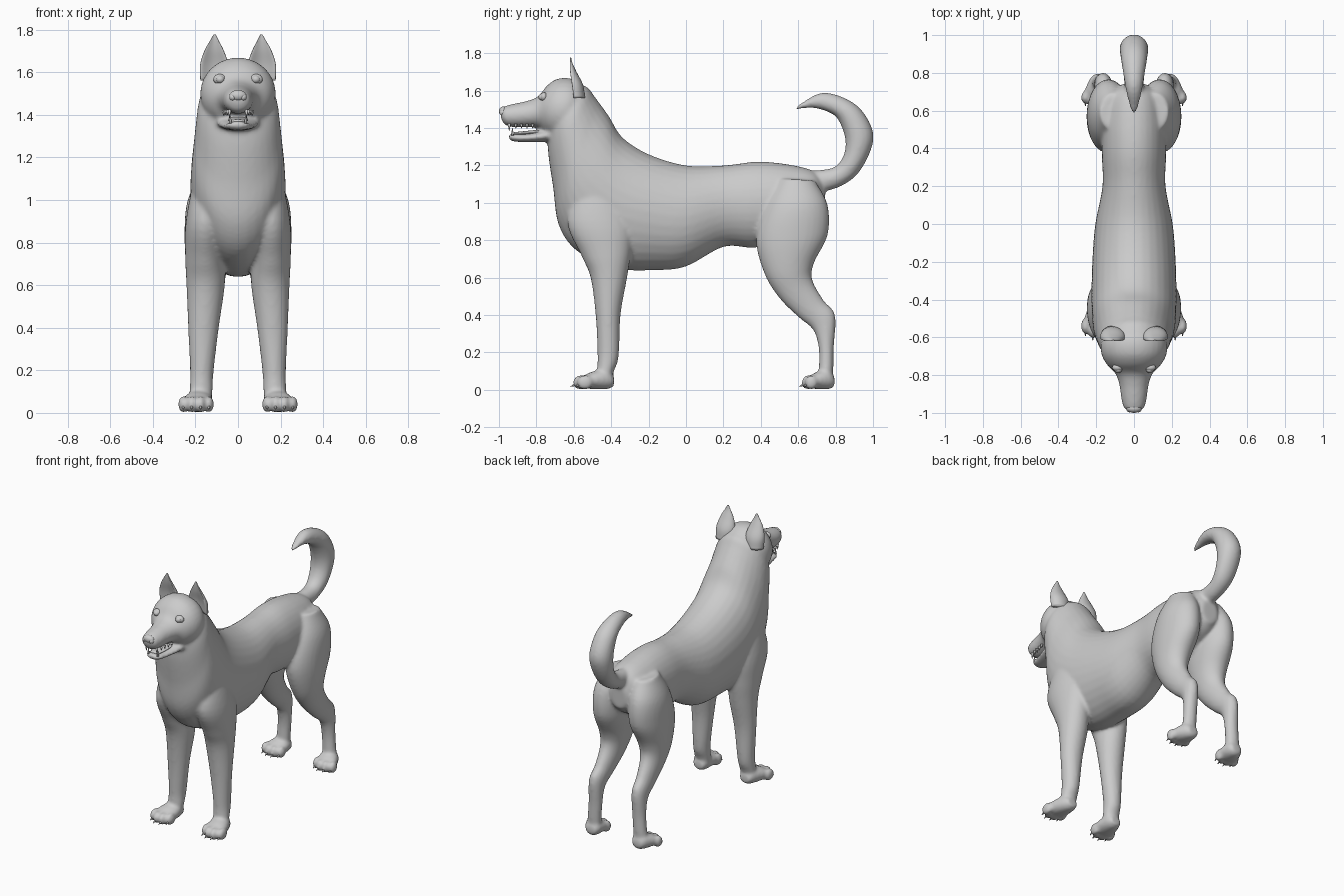
import bpy, bmesh, math
from mathutils import Vector, Matrix


def spline(keys, steps):
    """Catmull-Rom interpolation of section records."""
    k = [Vector(v) for v in keys]
    k = [k[0] * 2 - k[1]] + k + [k[-1] * 2 - k[-2]]
    out = []
    for i in range(1, len(k) - 2):
        a, b, c, d = k[i - 1:i + 3]
        for s in range(steps):
            t = s / steps
            out.append((b * 2 + (c - a) * t + (a * 2 - b * 5 + c * 4 - d) * t**2
                        + (b * 3 - a - c * 3 + d) * t**3) * 0.5)
    return out + [k[-2]]


def loft(bm, keys, sides=(1,), n=32, steps=5, cup=0.0):
    """Skin elliptical rings; each key = (y1, z1, y2, z2, centre x, half width)
    where points 1 and 2 are opposite points of the side-view outline."""
    for side in sides:
        rings = []
        for y1, z1, y2, z2, cx, w in spline(keys, steps):
            ring = []
            for i in range(n):
                a = 2 * math.pi * i / n
                s = math.sin(a)
                if s > 0:
                    s -= cup * s * s
                ring.append(bm.verts.new((side * (cx + w * math.cos(a)),
                                          (y1 + y2) / 2 + (y1 - y2) / 2 * s,
                                          (z1 + z2) / 2 + (z1 - z2) / 2 * s)))
            rings.append(ring)
        for r, q in zip(rings, rings[1:]):
            for i in range(n):
                bm.faces.new((r[i], r[(i + 1) % n], q[(i + 1) % n], q[i]))
        bm.faces.new(rings[0])
        bm.faces.new(rings[-1])


def ball(bm, c, r):
    bmesh.ops.create_uvsphere(bm, u_segments=20, v_segments=12, radius=1,
                              matrix=Matrix.Translation(c) @ Matrix.Diagonal((*r, 1)))


def cone(bm, c, r, depth, rot):
    bmesh.ops.create_cone(bm, cap_ends=True, segments=10, radius1=r, radius2=r * 0.15, depth=depth,
                          matrix=Matrix.Translation(c) @ Matrix.Rotation(rot, 4, 'X'))


def finish(bm, name):
    bmesh.ops.recalc_face_normals(bm, faces=bm.faces)
    me = bpy.data.meshes.new(name)
    bm.to_mesh(me)
    bm.free()
    me.shade_smooth()
    ob = bpy.data.objects.new(name, me)
    bpy.context.collection.objects.link(ob)
    return ob


BOTH = (1, -1)
body = bmesh.new()
# torso and neck, rump to throat
loft(body, [(.745, 1.08, .74, .92, 0, .06), (.69, 1.165, .67, .86, 0, .13),
            (.55, 1.205, .52, .79, 0, .165), (.38, 1.22, .36, .76, 0, .17),
            (.2, 1.20, .2, .765, 0, .167), (0, 1.20, 0, .66, 0, .205),
            (-.2, 1.26, -.17, .64, 0, .22), (-.34, 1.35, -.38, .65, 0, .225),
            (-.41, 1.46, -.58, .74, 0, .222), (-.46, 1.53, -.68, .88, 0, .212),
            (-.49, 1.57, -.71, 1.08, 0, .20), (-.53, 1.62, -.735, 1.25, 0, .185),
            (-.60, 1.64, -.74, 1.36, 0, .15)])
# skull and muzzle
loft(body, [(-.52, 1.60, -.60, 1.35, 0, .14), (-.60, 1.66, -.66, 1.33, 0, .175),
            (-.68, 1.665, -.70, 1.335, 0, .172), (-.74, 1.63, -.745, 1.36, 0, .145),
            (-.79, 1.57, -.79, 1.40, 0, .10), (-.85, 1.545, -.85, 1.405, 0, .078),
            (-.92, 1.53, -.92, 1.405, 0, .068), (-.975, 1.515, -.965, 1.415, 0, .055),
            (-.995, 1.495, -.985, 1.44, 0, .03)])
# lower jaw
loft(body, [(-.70, 1.41, -.70, 1.33, 0, .11), (-.78, 1.385, -.78, 1.325, 0, .09),
            (-.86, 1.37, -.86, 1.325, 0, .068), (-.92, 1.37, -.92, 1.328, 0, .055),
            (-.948, 1.365, -.945, 1.338, 0, .03)])
# curled tail
loft(body, [(.66, 1.17, .68, 1.05, 0, .05), (.79, 1.19, .82, 1.085, 0, .055),
            (.845, 1.26, .93, 1.17, 0, .068), (.85, 1.35, 1.003, 1.34, 0, .076),
            (.81, 1.45, .955, 1.475, 0, .07), (.75, 1.49, .86, 1.555, 0, .058),
            (.67, 1.508, .725, 1.588, 0, .04), (.585, 1.498, .595, 1.52, 0, .014)])
# front legs
loft(body, [(-.58, 1.12, -.38, 1.16, .12, .08), (-.635, .9, -.29, .9, .15, .095),
            (-.56, .72, -.293, .75, .155, .093), (-.51, .6, -.315, .6, .152, .09),
            (-.483, .4, -.35, .4, .162, .072), (-.473, .2, -.36, .18, .17, .055),
            (-.475, .11, -.385, .1, .173, .054), (-.48, .04, -.40, .04, .176, .05)], BOTH)
# hind legs
loft(body, [(.50, 1.13, .69, 1.12, .11, .07), (.42, .98, .757, .99, .132, .108),
            (.375, .80, .758, .83, .138, .113), (.42, .62, .685, .68, .148, .092),
            (.50, .49, .675, .59, .153, .07), (.60, .39, .735, .48, .158, .053),
            (.68, .32, .797, .40, .163, .047), (.71, .22, .79, .22, .168, .045),
            (.71, .10, .787, .1, .176, .047), (.71, .04, .78, .04, .178, .045)], BOTH)

# paws: pad, four toes, four claws
claws = bmesh.new()
for y0, s in ((-.60, 1.0), (.622, .8)):
    loft(body, [(y0 + s * .215, .07, y0 + s * .215, .02, .177, .035),
                (y0 + s * .18, .11, y0 + s * .18, .004, .18, .055),
                (y0 + s * .10, .098, y0 + s * .10, .004, .19, .073),
                (y0 + s * .04, .07, y0 + s * .04, .012, .195, .068)], BOTH)
    for side in BOTH:
        for k, (dx, dy) in enumerate(((-.06, .06), (-.021, .037), (.021, .037), (.06, .06))):
            x = side * (.197 + dx)
            ball(body, (x, y0 + s * dy, .04), (.024, .043 * s, .04))
            cone(claws, (x, y0 + s * (dy - .04), .024), .009, .03, math.radians(115))
finish(claws, "claws")

# blend everything into one smooth skin
dog = finish(body, "body")
rm = dog.modifiers.new("blend", 'REMESH')
rm.mode = 'VOXEL'
rm.voxel_size = 0.0105
rm.use_smooth_shade = True
sm = dog.modifiers.new("soften", 'SMOOTH')
sm.factor = 0.5
sm.iterations = 7

# cupped pointed ears
ears = bmesh.new()
loft(ears, [(-.64, 1.56, -.54, 1.56, .115, .062), (-.65, 1.64, -.55, 1.63, .112, .066),
            (-.642, 1.70, -.585, 1.70, .112, .046), (-.63, 1.745, -.606, 1.745, .111, .022),
            (-.622, 1.777, -.614, 1.777, .11, .005)], BOTH, cup=1.2)
finish(ears, "ears")

# eyes with lid rims
eyes, lids = bmesh.new(), bmesh.new()
for side in BOTH:
    ball(eyes, (side * .084, -.768, 1.566), (.021, .021, .019))
    ball(lids, (side * .086, -.76, 1.567), (.03, .02, .024))
finish(eyes, "eyes")
finish(lids, "eyelids")

# nose with two nostril wings
nose = bmesh.new()
ball(nose, (0, -.976, 1.49), (.04, .024, .026))
for side in BOTH:
    ball(nose, (side * .024, -.975, 1.482), (.018, .022, .018))
finish(nose, "nose")

# tongue and canine teeth
tongue = bmesh.new()
loft(tongue, [(-.74, 1.395, -.74, 1.37, 0, .05), (-.85, 1.385, -.85, 1.362, 0, .045),
              (-.92, 1.378, -.92, 1.36, 0, .03)])
finish(tongue, "tongue")
teeth = bmesh.new()
for side in BOTH:
    cone(teeth, (side * .04, -.945, 1.405), .009, .04, math.pi)
    cone(teeth, (side * .036, -.928, 1.38), .008, .04, 0)
    for k in range(4):
        cone(teeth, (side * (.05 + .006 * k), -.91 + .03 * k, 1.41), .009, .025, math.pi)
finish(teeth, "teeth")
